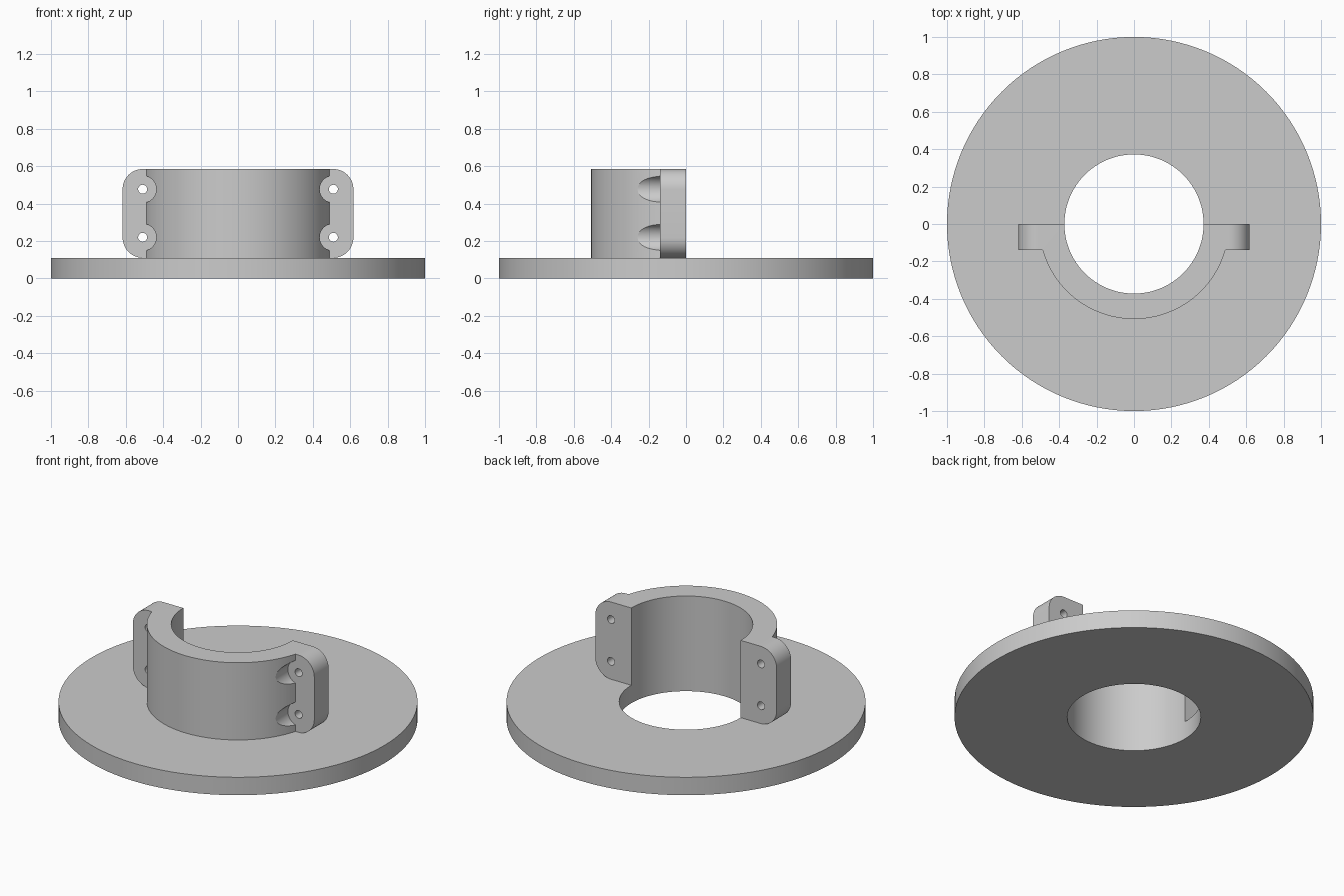
import bpy, bmesh, math
from mathutils import Matrix, Vector

cube = bpy.data.objects.get("Cube")
if cube:
    bpy.data.objects.remove(cube, do_unlink=True)

BORE, COLLAR, FLANGE = 0.372, 0.508, 1.0
FLANGE_TOP, TOP = 0.11, 0.585
EAR_X, EAR_Y = 0.617, -0.14
STEPS = 128

grey = bpy.data.materials.new("light_grey")
grey.use_nodes = True
colour = (0.6, 0.6, 0.6, 1)
grey.diffuse_color = colour
grey.node_tree.nodes["Principled BSDF"].inputs["Base Color"].default_value = colour


def make_object(name, bm):
    bmesh.ops.recalc_face_normals(bm, faces=bm.faces)
    mesh = bpy.data.meshes.new(name)
    bm.to_mesh(mesh)
    bm.free()
    mesh.materials.append(grey)
    obj = bpy.data.objects.new(name, mesh)
    bpy.context.collection.objects.link(obj)
    return obj


def activate(obj):
    bpy.ops.object.select_all(action='DESELECT')
    obj.select_set(True)
    bpy.context.view_layer.objects.active = obj


def arc(radius, start, end, steps):
    angles = [start + (end - start) * i / steps for i in range(steps + 1)]
    return [(radius * math.cos(a), radius * math.sin(a)) for a in angles]


def bolt_cutter(name, radius, y0, y1):
    # Four cylinders along y, one per bolt position
    bm = bmesh.new()
    for x in (-0.51, 0.51):
        for z in (0.22, 0.477):
            place = Matrix.Translation((x, (y0 + y1) / 2, z)) @ Matrix.Rotation(math.pi / 2, 4, 'X')
            bmesh.ops.create_cone(bm, cap_ends=True, segments=40, radius1=radius,
                                  radius2=radius, depth=y1 - y0, matrix=place)
    obj = make_object(name, bm)
    obj.hide_render = True
    return obj


# Base flange: rectangular section revolved into a ring
bm = bmesh.new()
section = [(BORE, 0), (FLANGE, 0), (FLANGE, FLANGE_TOP), (BORE, FLANGE_TOP)]
verts = [bm.verts.new((r, 0, z)) for r, z in section]
edges = [bm.edges.new((verts[i], verts[i - 1])) for i in range(4)]
bmesh.ops.spin(bm, geom=verts + edges, cent=(0, 0, 0), axis=(0, 0, 1),
               angle=math.tau, steps=STEPS, use_merge=True)
bmesh.ops.remove_doubles(bm, verts=bm.verts, dist=0.0001)
flange = make_object("base_flange", bm)

# Half collar with side ears: plan outline extruded upwards
bm = bmesh.new()
lip = math.asin(-EAR_Y / COLLAR)
outline = [(-EAR_X, 0), (-EAR_X, EAR_Y)]
outline += arc(COLLAR, math.pi + lip, math.tau - lip, STEPS // 2)
outline += [(EAR_X, EAR_Y), (EAR_X, 0)]
outline += arc(BORE, math.tau, math.pi, STEPS // 2)
face = bm.faces.new([bm.verts.new((x, y, FLANGE_TOP)) for x, y in outline])
extruded = bmesh.ops.extrude_face_region(bm, geom=[face])["geom"]
top_verts = [v for v in extruded if isinstance(v, bmesh.types.BMVert)]
bmesh.ops.translate(bm, verts=top_verts, vec=Vector((0, 0, TOP - FLANGE_TOP)))

# Rounded outer corners of the ears
corners = [e for e in bm.edges
           if all(abs(v.co.x) > EAR_X - 0.001 for v in e.verts)
           and abs(e.verts[0].co.z - e.verts[1].co.z) < 0.001]
bmesh.ops.bevel(bm, geom=corners, offset=0.108, offset_type='OFFSET',
                segments=12, profile=0.5, affect='EDGES')
collar = make_object("half_collar", bm)

# Bolt holes and the clearance pockets for the bolt heads
cutters = [bolt_cutter("bolt_head_pockets", 0.073, -0.6, EAR_Y),
           bolt_cutter("bolt_holes", 0.024, -0.3, 0.1)]
activate(collar)
for cutter in cutters:
    mod = collar.modifiers.new(cutter.name, 'BOOLEAN')
    mod.operation = 'DIFFERENCE'
    mod.solver = 'EXACT'
    mod.object = cutter
    bpy.ops.object.modifier_apply(modifier=mod.name)
for cutter in cutters:
    bpy.data.objects.remove(cutter, do_unlink=True)

# Smooth curved walls, sharp rims
for obj in (flange, collar):
    activate(obj)
    bpy.ops.object.shade_smooth_by_angle(angle=math.radians(30))
